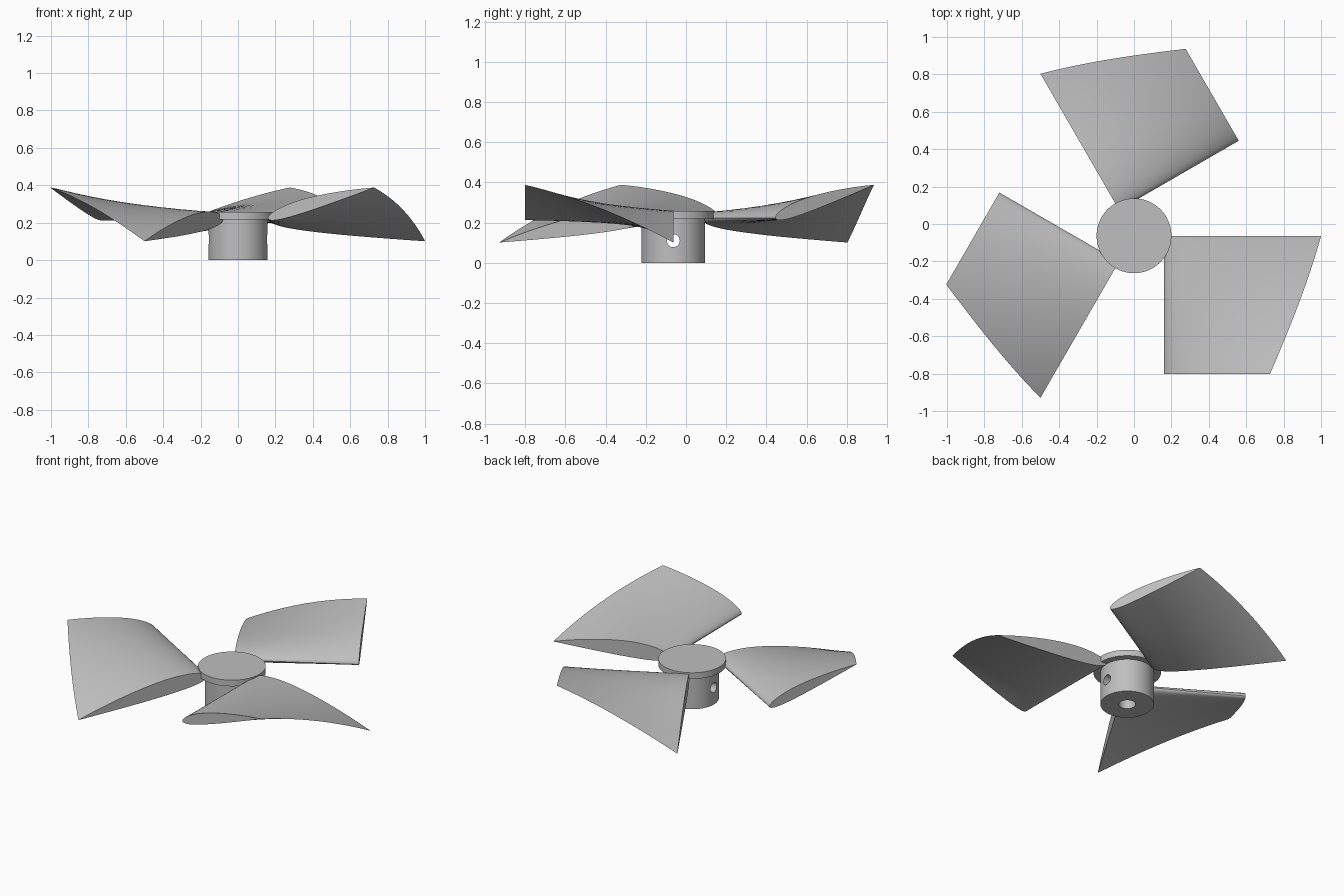
import bpy, bmesh
from math import pi, cos, sin, radians, sqrt

cube = bpy.data.objects.get("Cube")
if cube:
    bpy.data.objects.remove(cube)

AXIS_Y = -0.063   # rotor axis position
ROOT_X = 0.16     # blade nose distance from the axis
NOSE_Z = 0.222

grey = bpy.data.materials.new("plain_grey")
grey.use_nodes = True
grey.diffuse_color = (0.52, 0.52, 0.52, 1)
grey.node_tree.nodes["Principled BSDF"].inputs["Base Color"].default_value = grey.diffuse_color


def smooth(obj, angle=35):
    bpy.ops.object.select_all(action='DESELECT')
    obj.select_set(True)
    bpy.context.view_layer.objects.active = obj
    bpy.ops.object.shade_smooth_by_angle(angle=radians(angle))


def cylinder(name, radius, z0, z1):
    bpy.ops.mesh.primitive_cylinder_add(vertices=64, radius=radius, depth=z1 - z0,
                                        location=(0, AXIS_Y, (z0 + z1) / 2))
    obj = bpy.context.object
    obj.name = name
    obj.data.materials.append(grey)
    return obj


def cut(obj, cutter):
    cutter.hide_render = True
    mod = obj.modifiers.new("hole", 'BOOLEAN')
    mod.operation, mod.solver, mod.object = 'DIFFERENCE', 'EXACT', cutter
    bpy.ops.object.select_all(action='DESELECT')
    obj.select_set(True)
    bpy.context.view_layer.objects.active = obj
    bpy.ops.object.modifier_apply(modifier=mod.name)
    bpy.data.objects.remove(cutter)


# Hub with a shaft bore and a cross hole for the set screw
hub = cylinder("hub", 0.158, 0, 0.218)
cut(hub, cylinder("shaft_bore", 0.05, -0.1, 0.2))
cross = cylinder("cross_hole", 0.032, -0.3, 0.3)
cross.location.z = 0.11
cross.rotation_euler.y = pi / 2
bpy.context.view_layer.update()
cut(hub, cross)
smooth(hub)

# Cap disc on the hub
smooth(cylinder("hub_cap", 0.2, 0.217, 0.257))


def wing_section(n=24, camber=0.02, peak=0.4, thick=0.12):
    """Closed cambered wing profile, nose at 0 and tail at 1."""
    def point(t, side):
        half = 5 * thick * (0.2969 * sqrt(t) - 0.126 * t - 0.3516 * t**2
                            + 0.2843 * t**3 - 0.1036 * t**4)
        edge = peak if t < peak else 1 - peak
        mean = camber * (1 - ((t - peak) / edge) ** 2)
        return t, mean + side * half
    steps = [(1 - cos(pi * i / n)) / 2 for i in range(n + 1)]
    return [point(t, 1) for t in reversed(steps)] + [point(t, -1) for t in steps[1:-1]]


# Blade: wing section swept sideways while it shrinks and pitches up
def blade_mesh(rows=24, width=0.739):
    bm = bmesh.new()
    rings = []
    for r in range(rows + 1):
        f = r / rows
        chord = 0.849 + (0.591 - 0.849) * f
        a = radians(-8.2 + 24.5 * f)
        rings.append([bm.verts.new((ROOT_X + chord * (u * cos(a) - v * sin(a)), -width * f,
                                    NOSE_Z + chord * (u * sin(a) + v * cos(a))))
                      for u, v in wing_section()])
    count = len(rings[0])
    for a, b in zip(rings, rings[1:]):
        for i in range(count):
            j = (i + 1) % count
            bm.faces.new((a[i], a[j], b[j], b[i]))
    bm.faces.new(rings[0])
    bm.faces.new(rings[-1])
    bmesh.ops.recalc_face_normals(bm, faces=bm.faces)
    mesh = bpy.data.meshes.new("blade")
    bm.to_mesh(mesh)
    bm.free()
    mesh.materials.append(grey)
    return mesh


# Three blades around the axis
mesh = blade_mesh()
for k, name in enumerate(("right_blade", "back_blade", "left_blade")):
    blade = bpy.data.objects.new(name.replace("right", "first").replace("back", "second")
                                 .replace("left", "third"), mesh)
    blade.location.y = AXIS_Y
    blade.rotation_euler.z = k * 2 * pi / 3
    bpy.context.collection.objects.link(blade)
smooth(blade)
